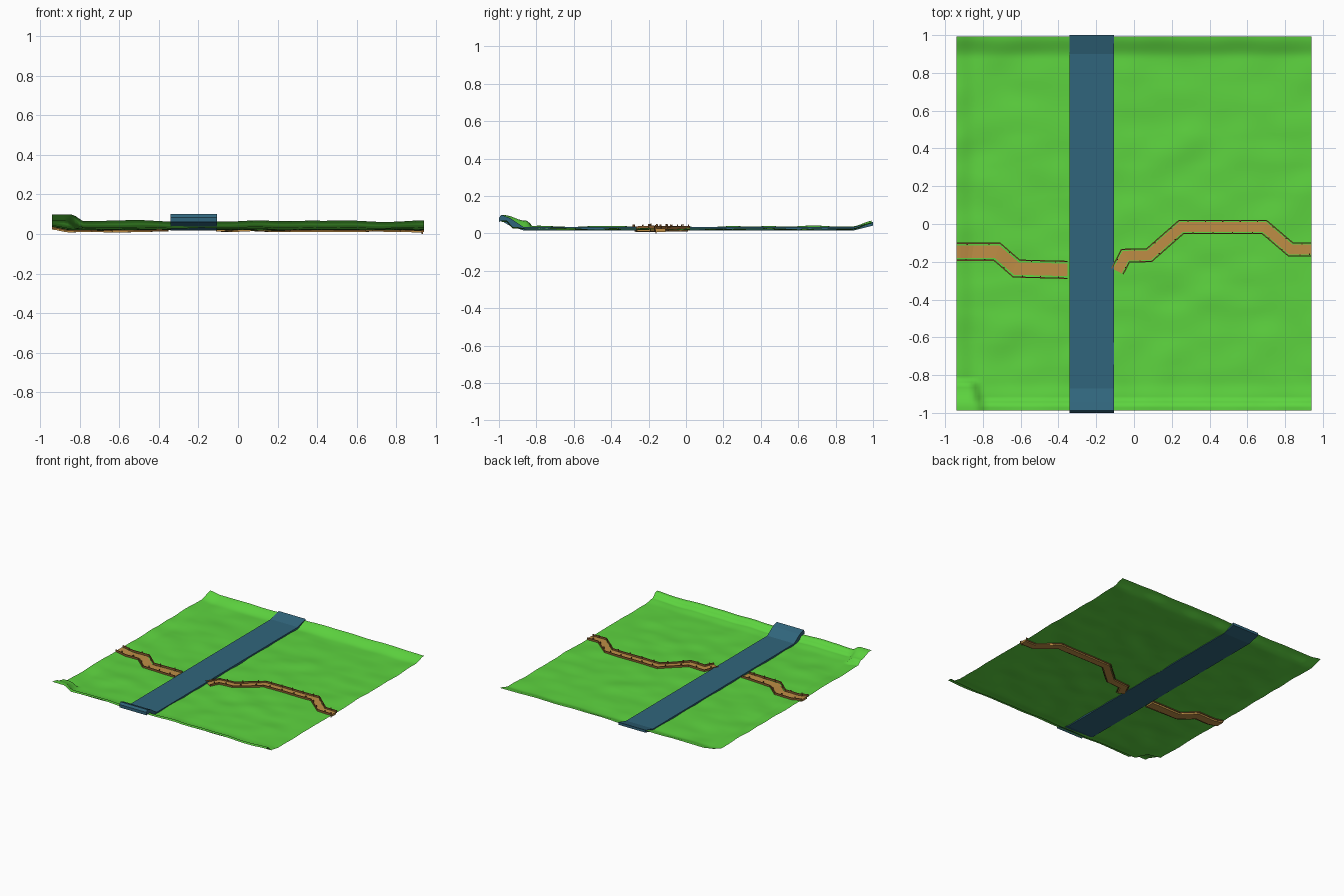
import bpy, bmesh, math
from mathutils import Vector, noise

if "Cube" in bpy.data.objects:
    bpy.data.objects.remove(bpy.data.objects["Cube"])


def material(name, rgb):
    m = bpy.data.materials.new(name)
    m.diffuse_color = (*rgb, 1)
    m.use_nodes = True
    m.node_tree.nodes["Principled BSDF"].inputs["Base Color"].default_value = m.diffuse_color
    return m


GREEN = material("grass", (0.11, 0.66, 0.05))
BLUE = material("water_blue", (0.03, 0.13, 0.2))
TAN = material("tan_earth", (0.52, 0.27, 0.06))
BROWN = material("timber", (0.28, 0.12, 0.03))


def make(name, bm, mat):
    bmesh.ops.recalc_face_normals(bm, faces=bm.faces)
    me = bpy.data.meshes.new(name)
    bm.to_mesh(me)
    bm.free()
    me.materials.append(mat)
    ob = bpy.data.objects.new(name, me)
    bpy.context.collection.objects.link(ob)
    return ob


def ramp(v, a, b):
    t = max(0, min(1, (v - a) / (b - a)))
    return t * t * (3 - 2 * t)


def height(x, y):
    z = 0.023 + 0.008 * noise.noise(Vector((x * 5, y * 6.5, 3.1)))
    z += 0.032 * ramp(y, 0.88, 1.0)                            # back edge curls up
    z += 0.008 * ramp(-y, 0.84, 0.92)                          # front foot
    z += 0.034 * ramp(-y, 0.93, 0.955)                         # front lip
    z += 0.015 * ramp(-x, 0.84, 0.94)                          # left edge lifts
    if x < -0.78 and y < -0.8:                                 # raised front left corner
        top = 0.068 + 0.03 * ramp(-y, 0.86, 0.97)
        k = ramp(-x - 0.25 * (y + 0.83), 0.81, 0.88) * ramp(-y, 0.82, 0.85)
        z += max(0, top - z) * k
    return z


# Rolling grass sheet
bm = bmesh.new()
NX, NY = 94, 132
grid = []
for j in range(NY + 1):
    y = -0.987 + 1.98 * j / NY
    grid.append([bm.verts.new((x, y, height(x, y)))
                 for x in (-0.94 + 1.88 * i / NX for i in range(NX + 1))])
for j in range(NY):
    for i in range(NX):
        bm.faces.new((grid[j][i], grid[j][i + 1], grid[j + 1][i + 1], grid[j + 1][i]))
ground = make("ground", bm, GREEN)
for p in ground.data.polygons:
    p.use_smooth = True


def sweep(name, rings, mat):
    """Closed solid from a list of equal cross-section rings."""
    bm = bmesh.new()
    vs = [[bm.verts.new(p) for p in r] for r in rings]
    n = len(vs[0])
    for a, b in zip(vs, vs[1:]):
        for k in range(n):
            bm.faces.new((a[k], a[(k + 1) % n], b[(k + 1) % n], b[k]))
    bm.faces.new(vs[0])
    bm.faces.new(vs[-1])
    return make(name, bm, mat)


# Straight river slab with upturned ends: (y, bottom z, top z)
profile = [(-1.0, 0.06, 0.083), (-0.988, 0.068, 0.1), (-0.94, 0.04, 0.082), (-0.87, 0.017, 0.035),
           (0.9, 0.017, 0.035), (1.0, 0.042, 0.062)]
sweep("river", [[(-0.342, y, b), (-0.105, y, b), (-0.105, y, t), (-0.342, y, t)]
                for y, b, t in profile], BLUE)


def mitred(points, off):
    """Offset a polyline sideways with mitred corners."""
    pts = [Vector(p) for p in points]
    out = []
    for i, p in enumerate(pts):
        d0 = (p - pts[i - 1]).normalized() if i else (pts[1] - p).normalized()
        d1 = (pts[i + 1] - p).normalized() if i < len(pts) - 1 else d0
        n0, n1 = Vector((-d0.y, d0.x)), Vector((-d1.y, d1.x))
        m = (n0 + n1).normalized()
        out.append(p + m * off / max(0.5, m.dot(n0)))
    return out


def dense(pts, steps=10):
    res = [pts[0]]
    for a, b in zip(pts, pts[1:]):
        res += [a.lerp(b, k / steps) for k in range(1, steps + 1)]
    return res


def strip(name, points, lo, hi, zb, zt, mat):
    """Bar between two sideways offsets, draped on the ground."""
    rings = []
    left, right = dense(mitred(points, lo)), dense(mitred(points, hi))
    for a, b in zip(left, right):
        c = (a + b) / 2
        h = height(c.x, c.y)
        rings.append([(a.x, a.y, h + zb), (b.x, b.y, h + zb), (b.x, b.y, h + zt), (a.x, a.y, h + zt)])
    return sweep(name, rings, mat)


def posts(name, points, off, spacing=0.09):
    """Little stakes along a trench wall."""
    bm = bmesh.new()
    path = mitred(points, off)
    for a, b in zip(path, path[1:]):
        n = max(1, int((b - a).length / spacing))
        for k in range(n):
            p = a.lerp(b, (k + 0.5) / n)
            h = height(p.x, p.y)
            r = bmesh.ops.create_cube(bm, size=1)
            bmesh.ops.scale(bm, vec=(0.006, 0.006, 0.03), verts=r["verts"])
            bmesh.ops.translate(bm, vec=(p.x, p.y, h + 0.01), verts=r["verts"])
    return make(name, bm, BROWN)


# Trench paths on either side of the river
left_path = [(-0.94, -0.147), (-0.725, -0.147), (-0.622, -0.236), (-0.352, -0.243)]
right_path = [(-0.088, -0.25), (-0.045, -0.168), (0.08, -0.165), (0.25, -0.016),
              (0.69, -0.016), (0.83, -0.135), (0.94, -0.135)]
for side, path, floor, wall in (("left", left_path, 0.033, 0.045), ("right", right_path, 0.026, 0.034)):
    strip(side + "_trench_floor", path, -floor, floor, -0.012, 0.005, TAN)
    for tag, s in (("north", 1), ("south", -1)):
        strip(f"{side}_{tag}_wall", path, s * wall - 0.003, s * wall + 0.003, -0.006, 0.015, BROWN)
        posts(f"{side}_{tag}_posts", path, s * (wall - 0.005))

# Anchor stake reaching down to z = 0
bm = bmesh.new()
r = bmesh.ops.create_cube(bm, size=1)
bmesh.ops.scale(bm, vec=(0.006, 0.006, 0.04), verts=r["verts"])
bmesh.ops.translate(bm, vec=(0.93, -0.16, 0.02), verts=r["verts"])
make("end_stake", bm, BROWN)
